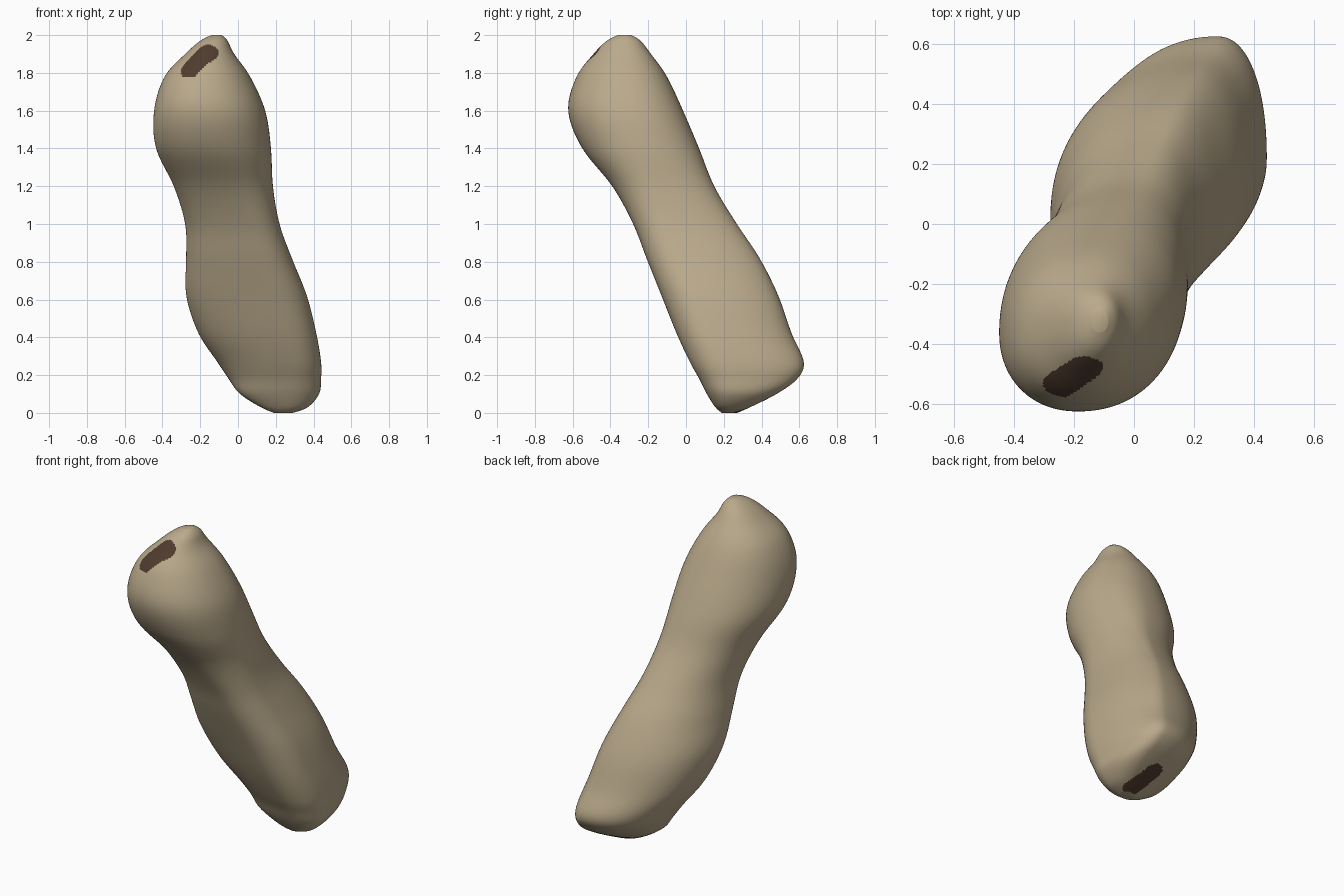
import bpy, bmesh, math
from mathutils import Vector

if "Cube" in bpy.data.objects:
    bpy.data.objects.remove(bpy.data.objects["Cube"])

SEGS, STEPS = 160, 12

# Slices from foot to head: z, x min, x max, y min, y max, skew, corner shift
SLICES = [
    (0.00, 0.19, 0.29, 0.19, 0.27, 0.1, 0.2),
    (0.03, 0.12, 0.37, 0.155, 0.34, 0.1, 0.3),
    (0.10, 0.01, 0.43, 0.11, 0.48, 0.1, 0.38),
    (0.18, -0.05, 0.44, 0.07, 0.59, 0.03, 0.4),
    (0.27, -0.11, 0.44, 0.02, 0.625, 0.0, 0.4),
    (0.42, -0.21, 0.415, -0.05, 0.56, 0.0, 0.4),
    (0.62, -0.275, 0.365, -0.13, 0.49, 0.03, 0.4),
    (0.82, -0.275, 0.285, -0.21, 0.39, 0.05, 0.4),
    (1.00, -0.28, 0.22, -0.28, 0.27, 0.05, 0.37),
    (1.20, -0.34, 0.185, -0.39, 0.15, 0.1, 0.25),
    (1.40, -0.435, 0.175, -0.55, 0.07, 0.14, 0.12),
    (1.60, -0.445, 0.145, -0.625, -0.015, 0.15, 0.04),
    (1.78, -0.39, 0.065, -0.58, -0.10, 0.14, 0.0),
    (1.90, -0.28, -0.02, -0.49, -0.185, 0.12, 0.0),
    (1.97, -0.20, -0.055, -0.42, -0.24, 0.1, 0.0),
    (2.00, -0.14, -0.085, -0.36, -0.29, 0.1, 0.0),
]


def spline(i, t):
    """Smooth blend between slices i and i + 1."""
    n = len(SLICES) - 1
    a, b, c, d = (SLICES[min(max(k, 0), n)] for k in (i - 1, i, i + 1, i + 2))
    return [0.5 * (2 * q + (r - p) * t + (2 * p - 5 * q + 4 * r - s) * t * t
                   + (3 * q - p - 3 * r + s) * t ** 3)
            for p, q, r, s in zip(a, b, c, d)]


def full(v):
    """Slightly squared-off sine, for fuller cross-sections."""
    return math.copysign(abs(v) ** 0.93, v)


def section(x0, x1, y0, y1, skew, shift, t):
    """Point on an egg of four quarter arcs that touches its bounding box."""
    cx, cy, a, b = (x0 + x1) / 2, (y0 + y1) / 2, (x1 - x0) / 2, (y1 - y0) / 2
    c, s = math.cos(t), math.sin(t)
    mx = (skew if s > 0 else -skew) + shift    # where the top / bottom touches
    my = (skew if c > 0 else -skew) - shift    # where the right / left touches
    x = mx + ((1 if c > 0 else -1) - mx) * abs(full(c))
    y = my + ((1 if s > 0 else -1) - my) * abs(full(s))
    return cx + a * x, cy + b * y


def material(name, rgb):
    m = bpy.data.materials.new(name)
    m.diffuse_color = (*rgb, 1)
    m.use_nodes = True
    m.node_tree.nodes["Principled BSDF"].inputs["Base Color"].default_value = m.diffuse_color
    return m


def in_oval(p, a, b, axis, radius):
    """True if p lies in the oval round segment a-b, seen along axis."""
    def flat(v):
        return v - axis * v.dot(axis)
    s, q = flat(b - a), flat(p - a)
    t = min(max(q.dot(s) / s.length_squared, 0), 1)
    return (q - s * t).length < radius


# Bone body lofted through the slices
rows = [spline(i, k / STEPS) for i in range(len(SLICES) - 1) for k in range(STEPS)]
rows.append(list(SLICES[-1]))
bm = bmesh.new()
rings = []
for z, *shape in rows:
    ring = []
    for j in range(SEGS):
        x, y = section(*shape, 2 * math.pi * (j + 0.5) / SEGS)
        ring.append(bm.verts.new((x, y, min(max(z, 0), 2))))
    rings.append(ring)
for lo, hi in zip(rings, rings[1:]):
    for j in range(SEGS):
        k = (j + 1) % SEGS
        bm.faces.new((lo[j], lo[k], hi[k], hi[j]))
bm.faces.new(rings[0][::-1])
bm.faces.new(rings[-1])

# Even out the lofted skin a little
for _ in range(10):
    bmesh.ops.smooth_vert(bm, verts=[v for r in rings[2:-2] for v in r], factor=0.5,
                          use_axis_x=True, use_axis_y=True, use_axis_z=True)
bm.normal_update()

# Dark marrow spots on both ends: segment ends, view axis, radius
spots = [
    (Vector((-0.255, -0.545, 1.828)), Vector((-0.16, -0.475, 1.905)),
     Vector((-0.3, -0.6, 0.7)).normalized(), 0.055),
    (Vector((0.26, 0.29, 0.04)), Vector((0.215, 0.42, 0.09)),
     Vector((0.05, 0.35, -0.93)).normalized(), 0.058),
]
for f in bm.faces:
    c = f.calc_center_median()
    f.smooth = True
    for a, b, axis, radius in spots:
        if f.normal.dot(axis) > 0.2 and (c - a).length < 0.5 and in_oval(c, a, b, axis, radius):
            f.material_index = 1

mesh = bpy.data.meshes.new("bone")
bm.to_mesh(mesh)
bm.free()
mesh.materials.append(material("bone tan", (0.49, 0.40, 0.26)))
mesh.materials.append(material("marrow brown", (0.08, 0.045, 0.028)))
bone = bpy.data.objects.new("bone", mesh)
bpy.context.collection.objects.link(bone)
